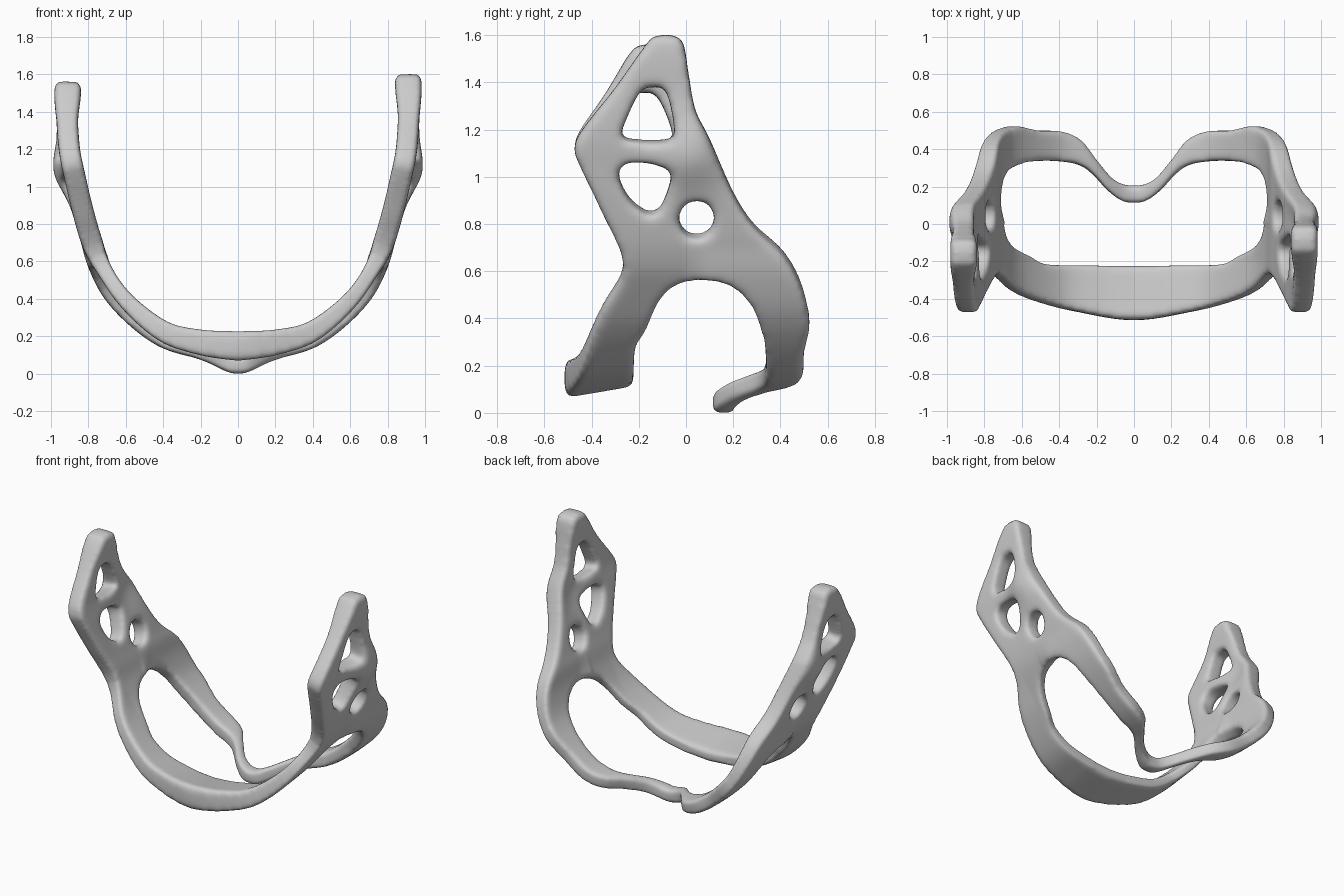
import bpy, bmesh, math
from mathutils import Vector

if "Cube" in bpy.data.objects:
    bpy.data.objects.remove(bpy.data.objects["Cube"])


def spline(pts, closed, n=8):
    """Catmull-Rom curve through 2D points."""
    out, m = [], len(pts)
    get = lambda i: Vector(pts[i % m] if closed else pts[max(0, min(m - 1, i))])
    for i in range(m if closed else m - 1):
        a, b, c, d = (get(i + k) for k in (-1, 0, 1, 2))
        for j in range(n):
            t = j / n
            out.append(0.5 * (2 * b + (c - a) * t + (2 * a - 5 * b + 4 * c - d) * t * t
                              + (3 * b - a - 3 * c + d) * t ** 3))
    if not closed:
        out.append(get(m - 1))
    return out


def clamp(v):
    return max(0.0, min(1.0, v))


def ease(v):
    v = clamp(v)
    return v * v * (3 - 2 * v)


# U-shaped middle line of the sheet seen from the front (x, z)
U = spline([(0, .155), (.2, .175), (.4, .235), (.6, .40), (.73, .59), (.79, .74),
            (.835, .9), (.87, 1.05), (.9, 1.2), (.913, 1.4), (.91, 1.58), (.908, 1.75)], False, 30)
LEN = [0.0]
for p, q in zip(U, U[1:]):
    LEN.append(LEN[-1] + (q - p).length)


def arc(value, axis):
    """Length along the U where x (axis 0) or z (axis 1) reaches value."""
    for i in range(len(U) - 1):
        a, b = U[i][axis], U[i + 1][axis]
        if b >= value:
            return LEN[i] + (LEN[i + 1] - LEN[i]) * clamp((value - a) / (b - a))
    return LEN[-1]


def on_u(s):
    """Point and outward normal on the right half of the U."""
    lo, hi = 0, len(LEN) - 2
    while lo < hi:
        mid = (lo + hi + 1) // 2
        if LEN[mid] <= s:
            lo = mid
        else:
            hi = mid - 1
    f = (s - LEN[lo]) / (LEN[lo + 1] - LEN[lo])
    tan = lambda i: (U[min(i + 1, len(U) - 1)] - U[i - 1]).normalized() if i else Vector((1, 0))
    t = tan(lo).lerp(tan(lo + 1), f).normalized()
    return U[lo].lerp(U[lo + 1], f), Vector((t.y, -t.x))


plan = lambda pts: [(arc(x, 0), y) for x, y in pts]   # points read from the top
side = lambda pts: [(arc(z, 1), y) for y, z in pts]   # points read from the side


def mirrored_loop(half):
    """Close a half loop that starts and ends on the centre line."""
    return half + [(-s, y) for s, y in reversed(half[1:-1])]


# outer edge of the unrolled sheet
outer = (plan([(0, -.515), (.3, -.47), (.55, -.4)])
         + side([(-.35, .46), (-.265, .64), (-.36, .87), (-.46, 1.08), (-.472, 1.14), (-.43, 1.22),
                 (-.3, 1.385), (-.16, 1.58), (-.12, 1.605), (-.05, 1.605), (-.01, 1.57), (.01, 1.45),
                 (.04, 1.29), (.1, 1.17), (.2, .94), (.29, .8), (.41, .69), (.48, .58), (.515, .47)])
         + plan([(.6, .522), (.5, .5), (.38, .495), (.28, .45), (.2, .35), (.1, .235), (0, .205)]))
# large central opening
inner = (plan([(0, .113), (.06, .125), (.14, .185), (.2, .255), (.28, .315), (.4, .337), (.53, .335)])
         + side([(.325, .38), (.28, .49), (.19, .57), (.07, .59), (-.05, .555), (-.12, .48), (-.17, .37)])
         + plan([(.48, -.215), (.25, -.222), (0, -.225)]))
# three windows in each side plate
windows = [
    side([(-.275, 1.19), (-.2, 1.36), (-.15, 1.385), (-.085, 1.37), (-.05, 1.21), (-.075, 1.165), (-.24, 1.165)]),
    side([(-.285, 1.03), (-.23, 1.075), (-.09, 1.055), (-.065, 1.0), (-.11, .875), (-.17, .86), (-.25, .93)]),
    side([(.045 + .075 * math.cos(a), .835 + .08 * math.sin(a))
          for a in (k * math.tau / 8 for k in range(8))]),
]
loops = [mirrored_loop(outer), mirrored_loop(inner)]
for w in windows:
    loops += [w, [(-s, y) for s, y in w]]

# flat filled pattern with thickness
BASE = .055
cu = bpy.data.curves.new("pattern", 'CURVE')
cu.dimensions, cu.fill_mode, cu.extrude = '2D', 'BOTH', BASE
for loop in loops:
    pts = spline(loop, True, 6)
    sp = cu.splines.new('POLY')
    sp.points.add(len(pts) - 1)
    for sp_pt, p in zip(sp.points, pts):
        sp_pt.co = (p.x, p.y, 0, 1)
    sp.use_cyclic_u = True
flat = bpy.data.objects.new("pattern", cu)
bpy.context.collection.objects.link(flat)


def evaluated(ob):
    dg = bpy.context.evaluated_depsgraph_get()
    return bpy.data.meshes.new_from_object(ob.evaluated_get(dg))


me = evaluated(flat)
bpy.data.objects.remove(flat)
bm = bmesh.new()
bm.from_mesh(me)
bmesh.ops.remove_doubles(bm, verts=bm.verts, dist=1e-4)
bm.to_mesh(me)
bm.free()
frame = bpy.data.objects.new("headset_frame", me)
bpy.context.collection.objects.link(frame)

# even mesh with rounded edges
rm = frame.modifiers.new("remesh", 'REMESH')
rm.mode, rm.voxel_size = 'VOXEL', .014
sm = frame.modifiers.new("round", 'SMOOTH')
sm.factor, sm.iterations = .5, 10
me = evaluated(frame)
frame.modifiers.clear()
frame.data = me

# roll the sheet around the U, varying thickness and offset
for v in me.vertices:
    s, y, w = v.co
    sign = -1 if s < 0 else 1
    p, n = on_u(abs(s))
    x, z = p
    up = ease((z - .45) / .3)
    if y < 0:
        low = .032 + .048 * clamp((-.2 - y) / .28) * (1 - .5 * clamp(x / .6))
    else:
        low = .045
    bump = math.exp(-((y - .01) / .13) ** 2 - ((z - 1.1) / .13) ** 2)
    half = low + (.057 - low) * up + .014 * ease((z - 1.35) / .2) + .012 * bump
    shift = .035 * bump
    rear = ease(y / .12)
    shift += rear * (1 - up) * (.038 + .066 * math.exp(-(x / .14) ** 2))
    q = p + n * (w * half / BASE + shift)
    if sign < 0:  # left tip leans slightly forward
        f = clamp((q.y - 1.15) / .4)
        y -= .07 * f
        q.y -= .04 * f
    v.co = (sign * q.x, y, q.y)

low_z = min(v.co.z for v in me.vertices)
for v in me.vertices:
    v.co.z -= low_z
me.polygons.foreach_set("use_smooth", [True] * len(me.polygons))
fin = frame.modifiers.new("soften", 'SMOOTH')
fin.factor, fin.iterations = .5, 3
